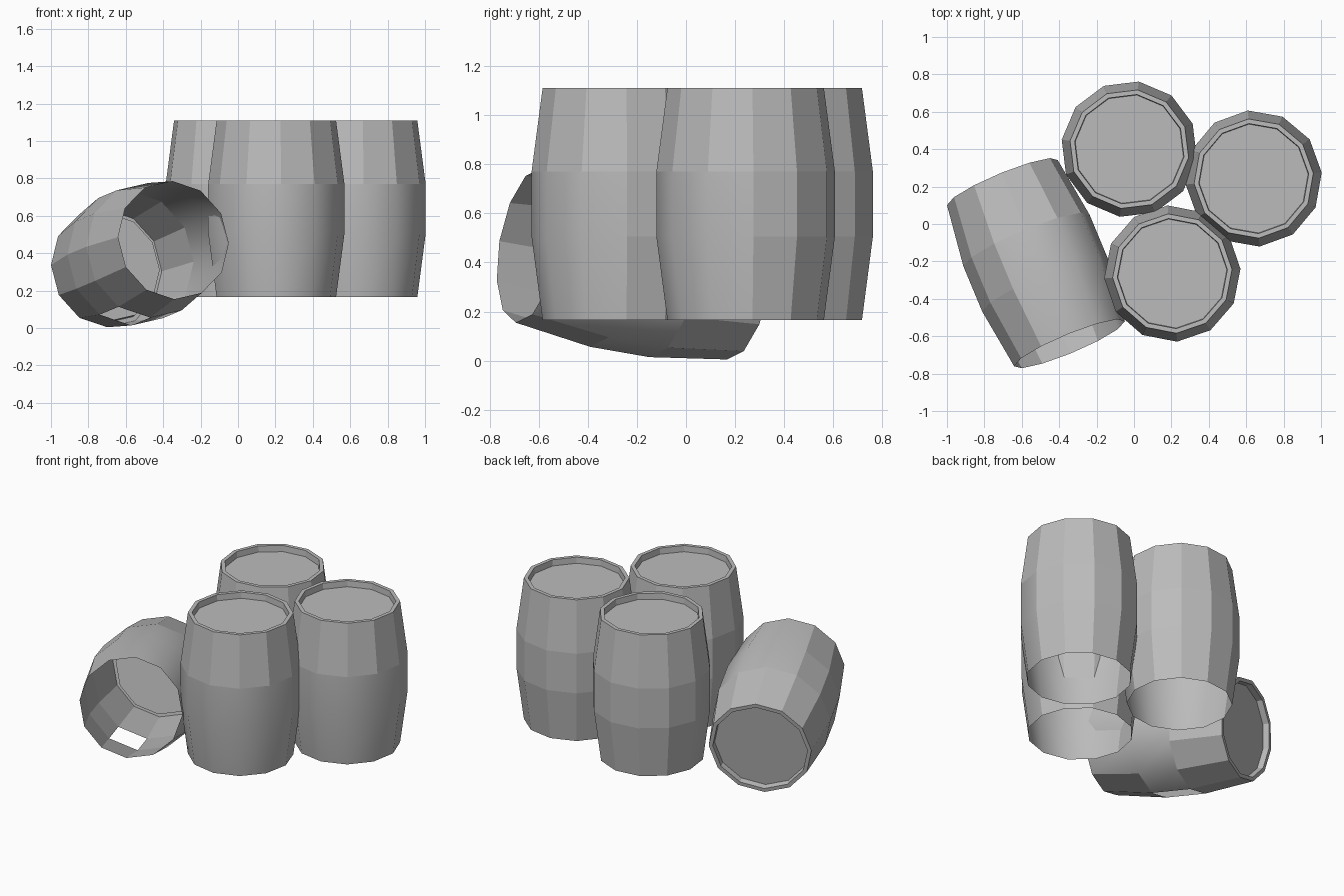
import bpy, bmesh, math
from mathutils import Matrix, Vector

if "Cube" in bpy.data.objects:
    bpy.data.objects.remove(bpy.data.objects["Cube"])

SIDES, LENGTH = 12, 0.945
# (radius, height): open foot, belly, rim, recessed lid edge
PROFILE = [(0.32, 0), (0.365, 0.34), (0.365, 0.605),
           (0.32, LENGTH), (0.295, LENGTH), (0.292, LENGTH - 0.04)]

grey = bpy.data.materials.new("weathered_grey")
grey.diffuse_color = (0.5, 0.5, 0.5, 1)
grey.use_nodes = True
grey.node_tree.nodes["Principled BSDF"].inputs["Base Color"].default_value = grey.diffuse_color


def barrel(name, matrix, phase, missing=None):
    """Barrel with an open foot; 'missing' is a direction whose belly stave is left out."""
    bm = bmesh.new()
    rings = []
    for r, z in PROFILE:
        rings.append([bm.verts.new((r * math.cos(phase + i * math.tau / SIDES),
                                    r * math.sin(phase + i * math.tau / SIDES), z))
                      for i in range(SIDES)])
    staves = []
    for band, (low, high) in enumerate(zip(rings, rings[1:])):
        for i in range(SIDES):
            j = (i + 1) % SIDES
            f = bm.faces.new((low[i], low[j], high[j], high[i]))
            if band < 3:
                staves.append((f, band))
    bm.faces.new(rings[-1])                       # lid
    bm.transform(matrix)
    bm.normal_update()
    # rounded lower front staves, faceted elsewhere
    for f, band in staves:
        f.smooth = band < 2 and f.normal.y < 0.1
    for e in bm.edges:
        if len({f.smooth for f in e.link_faces}) > 1:
            e.smooth = False
    # broken belly stave
    if missing:
        belly = [f for f, band in staves if band == 1]
        gone = max(belly, key=lambda f: f.normal.dot(missing))
        bmesh.ops.delete(bm, geom=[gone], context='FACES_ONLY')
    me = bpy.data.meshes.new(name)
    bm.to_mesh(me)
    bm.free()
    me.materials.append(grey)
    bpy.context.collection.objects.link(bpy.data.objects.new(name, me))


# Standing barrels
for name, x, y, phase in (("back_barrel", -0.025, 0.40, 22),
                          ("right_barrel", 0.64, 0.243, 5),
                          ("front_barrel", 0.205, -0.265, 4)):
    barrel(name, Matrix.Translation((x, y, 0.165)), math.radians(phase))

# Fallen barrel: open mouth forward and slightly raised, lid at the back
mouth = Vector((-0.345, -0.64, 0.47))
lid = Vector((-0.704, 0.222, 0.32))
axis = (lid - mouth).normalized()
side = axis.cross(Vector((0, 0, 1))).normalized()
up = side.cross(axis)
frame = Matrix((side, up, axis)).transposed().to_4x4()
frame.translation = mouth
barrel("fallen_barrel", frame, math.radians(-3),
       missing=Vector((0.29, 0.12, 0.95)))
